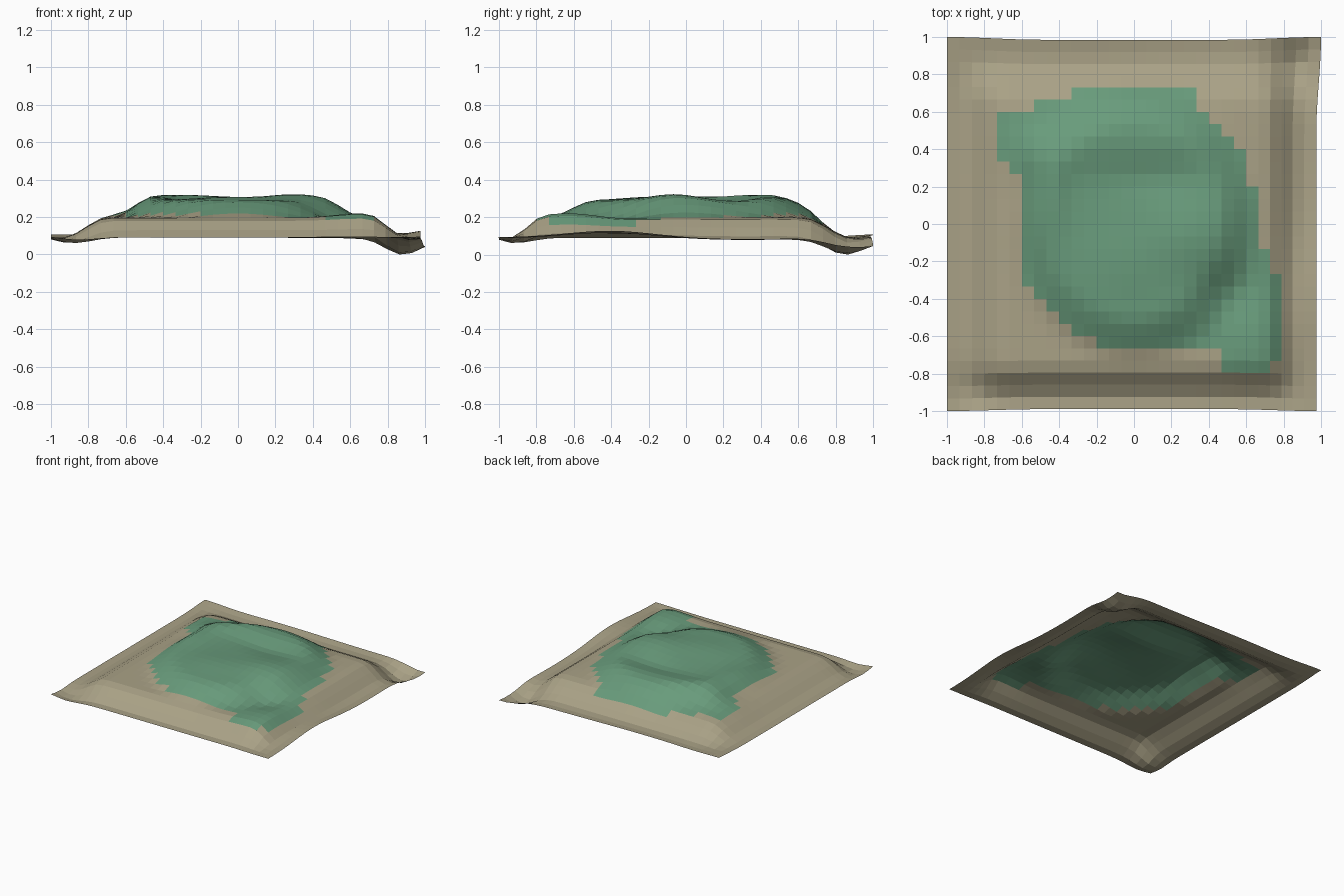
import bpy, bmesh, math

N = 30            # cells per side
RIM, SHELF = 0.086, 0.200


def ramp(a, b, t):
    """Smooth step from 0 at a to 1 at b."""
    t = max(0.0, min(1.0, (t - a) / (b - a)))
    return t * t * (3 - 2 * t)


def bump(x, y, cx, cy, rx, ry, h):
    return h * math.exp(-((x - cx) / rx) ** 2 - ((y - cy) / ry) ** 2)


# centre x, centre y, radius x, radius y, height
FEATURES = [
    (-0.30, 0.44, 0.28, 0.15, 0.030),   # back ridge
    (0.22, 0.44, 0.28, 0.15, 0.018),
    (-0.52, 0.38, 0.13, 0.15, 0.042),   # back left corner of the raised part
    (-0.47, 0.12, 0.10, 0.24, 0.026),   # left ridge
    (0.10, 0.25, 0.28, 0.11, -0.022),   # valley behind the dome
    (0.31, -0.06, 0.20, 0.18, 0.032),   # central dome
    (-0.05, -0.20, 0.25, 0.20, 0.018),
    (0.47, -0.36, 0.15, 0.13, -0.030),  # hollow at front right
    (0.65, -0.63, 0.19, 0.20, 0.024),   # front right shoulder
    (-0.88, -0.90, 0.14, 0.12, -0.030), # corner dips
    (0.88, 0.84, 0.14, 0.14, -0.084),
    (0.98, -0.40, 0.10, 0.32, 0.036),   # lifted rim parts
    (-1.00, 1.00, 0.20, 0.20, 0.012),
    (-0.30, 1.00, 0.60, 0.10, 0.012),
    (1.00, 1.00, 0.12, 0.12, -0.035),
    (-1.00, -1.00, 0.10, 0.10, 0.010),
    (1.00, 0.30, 0.15, 0.40, -0.010),
]


def height(x, y):
    # broad shelf falling to the rim
    wide = ramp(-0.96, -0.69, x) * ramp(0.93, 0.69, x)
    deep = ramp(-0.96, -0.75, y) * ramp(0.92, 0.62, y)
    z = RIM + (SHELF - RIM) * wide * deep
    # raised rounded middle
    q = math.hypot(x / 0.58, (y - 0.02) / 0.66)
    z += 0.093 * ramp(1.18, 0.75, q)
    # slight upward curl along the rim
    z += 0.010 * ramp(0.88, 1.0, max(abs(x), abs(y))) - 0.004
    return z + sum(bump(x, y, *f) for f in FEATURES)


# outline of the green patch in plan
PATCH = [(-0.75, 0.33), (-0.75, 0.54), (-0.68, 0.61), (-0.55, 0.63), (-0.55, 0.68),
         (-0.34, 0.69), (-0.34, 0.75), (-0.08, 0.75), (-0.07, 0.71), (0.33, 0.70),
         (0.34, 0.61), (0.40, 0.6), (0.53, 0.47), (0.60, 0.40), (0.61, 0.20),
         (0.66, 0.19), (0.66, -0.13), (0.73, -0.14), (0.73, -0.27), (0.79, -0.28),
         (0.78, -0.66), (0.72, -0.80), (0.46, -0.80), (0.46, -0.67), (0.39, -0.61),
         (0.33, -0.67), (-0.14, -0.67), (-0.27, -0.60), (-0.61, -0.27), (-0.61, 0.27)]


def in_patch(x, y):
    inside = False
    for (ax, ay), (bx, by) in zip(PATCH, PATCH[1:] + PATCH[:1]):
        if (ay > y) != (by > y) and x < ax + (y - ay) * (bx - ax) / (by - ay):
            inside = not inside
    return inside


# cloth-like sheet
bm = bmesh.new()
rows = []
for j in range(N + 1):
    row = []
    for i in range(N + 1):
        x, y = -1 + 2 * i / N, -1 + 2 * j / N
        px = x - 0.025 * ramp(0.6, 1, x) * ramp(1.0, 0.5, y)   # sides drawn in
        py = y - 0.015 * ramp(0.6, 1, y) * ramp(1, 0.5, abs(x)) \
            + 0.010 * ramp(-0.6, -1, y) * ramp(1, 0.5, abs(x))
        row.append(bm.verts.new((px, py, height(x, y))))
    rows.append(row)
for j in range(N):
    for i in range(N):
        f = bm.faces.new((rows[j][i], rows[j][i + 1], rows[j + 1][i + 1], rows[j + 1][i]))
        c = f.calc_center_median()
        f.material_index = 1 if in_patch(c.x, c.y) else 0
low = min(v.co.z for v in bm.verts)
for v in bm.verts:
    v.co.z -= low

mesh = bpy.data.meshes.new("ground_patch")
bm.to_mesh(mesh)
bm.free()
for name, col in (("sand", (0.40, 0.36, 0.24, 1)), ("grass", (0.14, 0.33, 0.20, 1))):
    mat = bpy.data.materials.new(name)
    mat.diffuse_color = col
    mesh.materials.append(mat)
bpy.context.collection.objects.link(bpy.data.objects.new("ground_patch", mesh))
